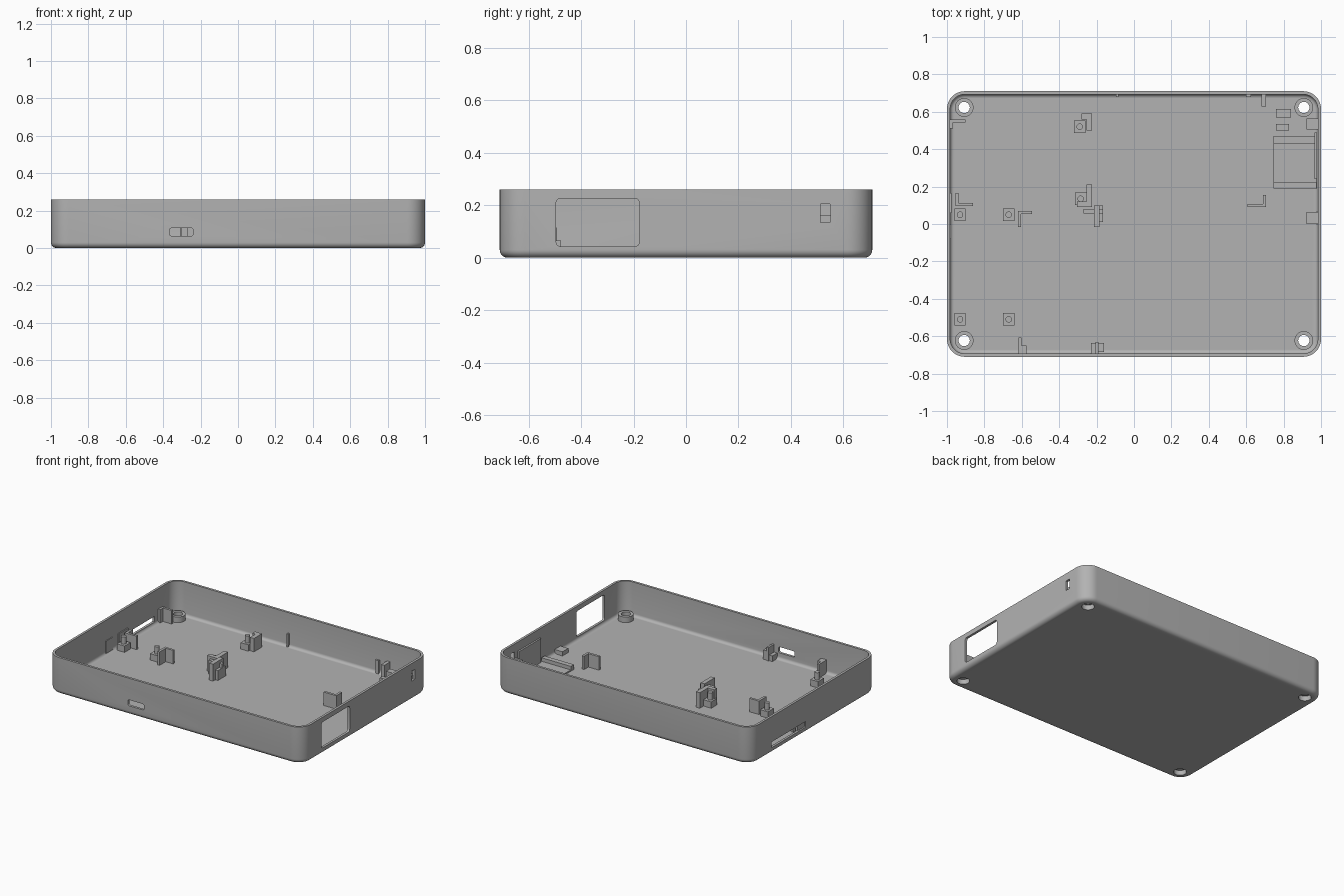
import bpy, bmesh, math
from mathutils import Vector

cube = bpy.data.objects.get("Cube")
if cube:
    bpy.data.objects.remove(cube, do_unlink=True)

grey = bpy.data.materials.new("plain grey")
grey.use_nodes = True
grey.diffuse_color = (0.45, 0.45, 0.45, 1)
grey.node_tree.nodes["Principled BSDF"].inputs["Base Color"].default_value = grey.diffuse_color

HX, HY, H, WALL, FLOOR = 1.0, 0.71, 0.26, 0.017, 0.02


def finish(name, bm):
    bmesh.ops.recalc_face_normals(bm, faces=bm.faces)
    mesh = bpy.data.meshes.new(name)
    bm.to_mesh(mesh)
    bm.free()
    obj = bpy.data.objects.new(name, mesh)
    bpy.context.collection.objects.link(obj)
    mesh.materials.append(grey)
    return obj


def box(name, x0, x1, y0, y1, z1, z0=0.012):
    bm = bmesh.new()
    bmesh.ops.create_cube(bm, size=1)
    lo, hi = Vector((x0, y0, z0)), Vector((x1, y1, z1))
    for v in bm.verts:
        v.co = [(a + b) / 2 + c * (b - a) for a, b, c in zip(lo, hi, v.co)]
    return finish(name, bm)


def cylinder(name, x, y, r, z0, z1, sides=32):
    bm = bmesh.new()
    bmesh.ops.create_cone(bm, cap_ends=True, segments=sides, radius1=r, radius2=r, depth=z1 - z0)
    bmesh.ops.translate(bm, vec=(x, y, (z0 + z1) / 2), verts=bm.verts)
    return finish(name, bm)


def smooth(obj):
    bpy.ops.object.select_all(action="DESELECT")
    obj.select_set(True)
    bpy.context.view_layer.objects.active = obj
    bpy.ops.object.shade_smooth_by_angle(angle=math.radians(30))


def combine(target, tool, operation):
    mod = target.modifiers.new(operation.lower(), "BOOLEAN")
    mod.operation, mod.object, mod.solver = operation, tool, "EXACT"
    bpy.context.view_layer.objects.active = target
    bpy.ops.object.modifier_apply(modifier=mod.name)
    bpy.data.objects.remove(tool, do_unlink=True)


def rounded_box(name, x0, x1, y0, y1, z0, z1, r, axis):
    """Box whose edges along one axis are rounded."""
    obj = box(name, x0, x1, y0, y1, z1, z0)
    bm = bmesh.new()
    bm.from_mesh(obj.data)
    edges = [e for e in bm.edges if abs((e.verts[0].co - e.verts[1].co)[axis]) > 1e-4]
    bmesh.ops.bevel(bm, geom=edges, offset=r, segments=5, profile=0.5, affect="EDGES")
    bm.to_mesh(obj.data)
    bm.free()
    return obj


# Tray: stacked rounded rectangles from the underside, over the rim, to the floor
def tray_shell():
    rings = []
    fillet, inner = 0.03, 0.02
    for i in range(7):
        a = i * math.pi / 12
        rings.append((fillet * (1 - math.sin(a)), fillet * (1 - math.cos(a))))
    rings += [(0, H), (WALL, H)]
    for i in range(6):
        a = i * math.pi / 10
        rings.append((WALL + inner * (1 - math.cos(a)), FLOOR + inner * (1 - math.sin(a))))
    bm = bmesh.new()
    loops = []
    for inset, z in rings:
        r = 0.095 - inset
        loop = []
        for q, (sx, sy) in enumerate([(1, 1), (-1, 1), (-1, -1), (1, -1)]):
            for i in range(11):
                a = (q + i / 10) * math.pi / 2
                loop.append(bm.verts.new((sx * (HX - 0.095) + r * math.cos(a),
                                          sy * (HY - 0.095) + r * math.sin(a), z)))
        loops.append(loop)
    for a, b in zip(loops, loops[1:]):
        for i in range(len(a)):
            j = (i + 1) % len(a)
            bm.faces.new((a[i], a[j], b[j], b[i]))
    bm.faces.new(loops[0])
    bm.faces.new(loops[-1])
    return finish("tray", bm)


tray = tray_shell()

# Corner screw bosses with counterbored holes
corners = [(sx * 0.908, sy * 0.623) for sx in (-1, 1) for sy in (-1, 1)]
for x, y in corners:
    combine(tray, cylinder("boss", x, y, 0.05, 0.01, 0.06), "UNION")
for x, y in corners:
    combine(tray, cylinder("counterbore", x, y, 0.041, -0.05, 0.035), "DIFFERENCE")
    combine(tray, cylinder("screw_hole", x, y, 0.03, -0.05, 0.1), "DIFFERENCE")

# Wall openings
for args in [
    ("front_slot", -0.365, -0.24, -0.8, -0.67, 0.065, 0.107, 0.01, 1),
    ("side_window", 0.95, 1.1, -0.495, -0.178, 0.043, 0.226, 0.017, 0),
    ("side_hole", 0.95, 1.1, 0.512, 0.55, 0.135, 0.205, 0.002, 0),
    ("card_slot", -1.1, -0.95, 0.09, 0.47, 0.04, 0.08, 0.004, 0),
]:
    combine(tray, rounded_box(*args), "DIFFERENCE")
smooth(tray)

# Square standoffs with locating pins
for x, y in [(-0.29, 0.52), (-0.285, 0.135), (-0.67, 0.05), (-0.93, -0.51), (-0.67, -0.51), (-0.93, 0.05)]:
    box("standoff", x - 0.03, x + 0.03, y - 0.033, y + 0.033, 0.065)
    smooth(cylinder("locating_pin", x, y, 0.017, 0.05, 0.115, 20))


# L-shaped board brackets: corner point, then signed arm lengths
def bracket(x, y, dx, dy, z=0.115, t=0.017):
    sx, sy = math.copysign(t, dx), math.copysign(t, dy)
    box("bracket_arm", *sorted((x, x + dx)), *sorted((y, y + sy)), z)
    box("bracket_arm", *sorted((x, x + sx)), *sorted((y, y + dy)), z)


bracket(-0.225, 0.59, -0.055, -0.09, t=0.03)
bracket(-0.225, 0.09, -0.08, 0.12, 0.13, 0.03)
bracket(-0.62, 0.07, 0.075, -0.085)
bracket(0.707, 0.09, -0.1, 0.065)
bracket(-0.955, 0.095, 0.095, 0.07)
bracket(-0.985, 0.56, 0.085, -0.05)
box("clip_post", -0.215, -0.185, -0.015, 0.1, 0.14)
box("clip_bar", -0.27, -0.165, 0.055, 0.08, 0.12)
box("clip_block", -0.2, -0.165, 0.01, 0.1, 0.09)

# Supports standing against the walls
box("front_rib", -0.617, -0.602, -0.7, -0.607, 0.115)
box("front_rib_step", -0.602, -0.575, -0.7, -0.65, 0.115)
box("front_clip", -0.23, -0.205, -0.7, -0.637, 0.06)
box("front_clip_post", -0.205, -0.19, -0.7, -0.63, 0.115)
box("front_clip_step", -0.19, -0.16, -0.685, -0.635, 0.085)
box("back_rib", -0.095, -0.083, 0.68, 0.7, 0.115)
box("back_nub", 0.6, 0.625, 0.68, 0.7, 0.115)
box("back_rib_long", 0.682, 0.707, 0.627, 0.7, 0.125)
box("left_rib", -0.99, -0.978, -0.08, 0.0, 0.115)
box("left_rib", -0.99, -0.975, 0.06, 0.165, 0.115)

# Connector bay beside the side wall
box("bay_pad", 0.745, 0.975, 0.19, 0.47, 0.03)
box("bay_rail", 0.745, 0.975, 0.19, 0.225, 0.055)
box("bay_rail", 0.745, 0.975, 0.43, 0.47, 0.055)
box("bay_plate", 0.966, 0.978, 0.24, 0.49, 0.2)
box("bay_block", 0.76, 0.84, 0.57, 0.615, 0.12)
box("bay_block", 0.76, 0.83, 0.5, 0.535, 0.1)
box("side_block", 0.922, 0.985, 0.505, 0.565, 0.16)
box("side_step", 0.922, 0.985, 0.0, 0.065, 0.05)
